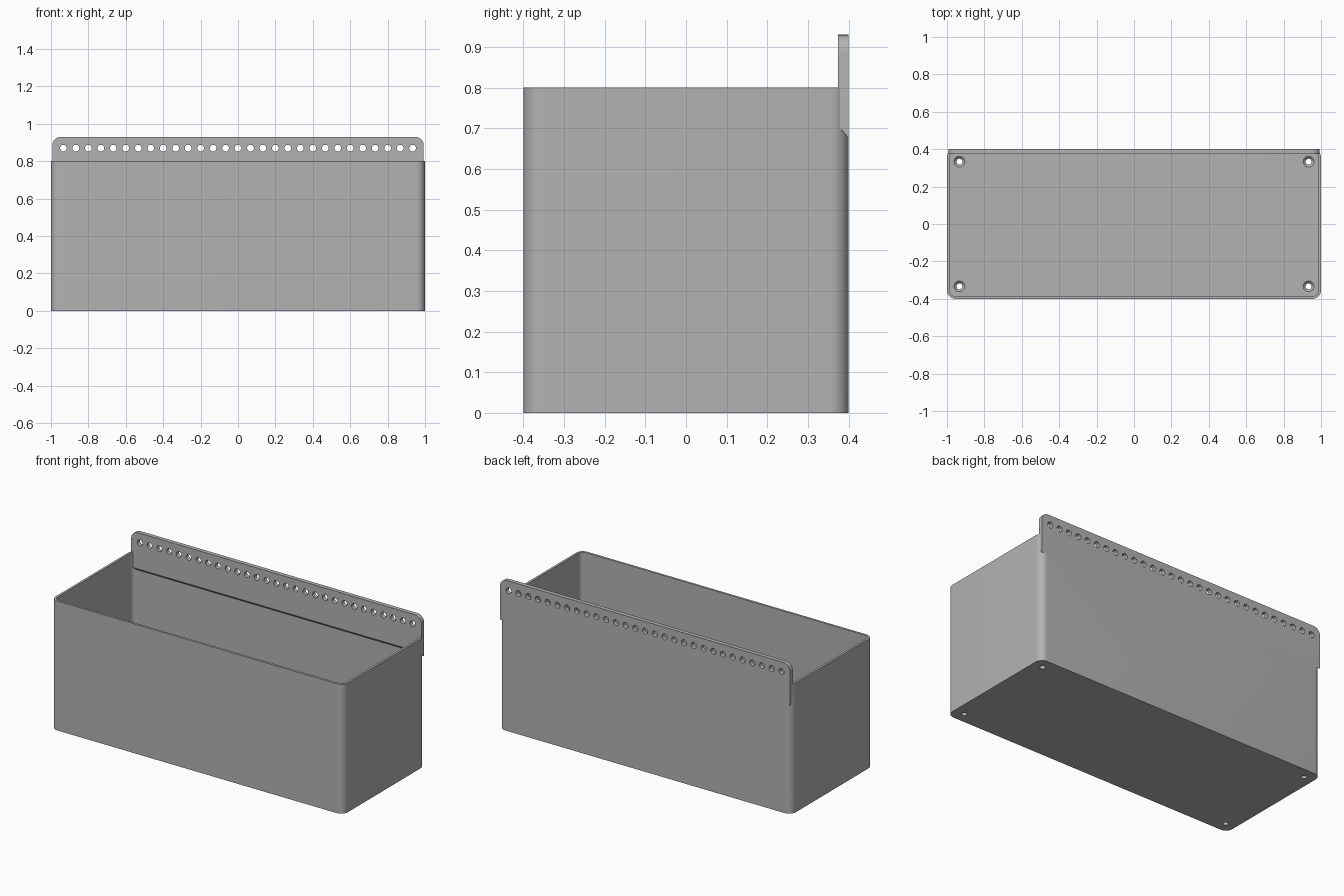
import bpy, bmesh, math
from mathutils import Matrix

cube = bpy.data.objects.get("Cube")
if cube:
    bpy.data.objects.remove(cube, do_unlink=True)

WALL, FLOOR, RADIUS = 0.014, 0.03, 0.045
HEIGHT, TOP = 0.8, 0.93
STRIP_X, STRIP_FRONT, BACK = 0.993, 0.374, 0.4

grey = bpy.data.materials.new("plain grey")
grey.use_nodes = True
colour = (0.45, 0.45, 0.45, 1)
grey.diffuse_color = colour
grey.node_tree.nodes["Principled BSDF"].inputs["Base Color"].default_value = colour


def to_object(name, bm):
    bmesh.ops.recalc_face_normals(bm, faces=bm.faces)
    mesh = bpy.data.meshes.new(name)
    bm.to_mesh(mesh)
    bm.free()
    mesh.materials.append(grey)
    obj = bpy.data.objects.new(name, mesh)
    bpy.context.collection.objects.link(obj)
    return obj


def rounded_rect(hx, hy, r, steps=10):
    """Counter-clockwise outline of a rounded rectangle."""
    pts = []
    for i, (sx, sy) in enumerate([(1, 1), (-1, 1), (-1, -1), (1, -1)]):
        for k in range(steps + 1):
            a = math.pi / 2 * (i + k / steps)
            pts.append((sx * (hx - r) + r * math.cos(a), sy * (hy - r) + r * math.sin(a)))
    return pts


def prism(name, lower, upper):
    """Solid between two matching loops of 3D points."""
    bm = bmesh.new()
    a = [bm.verts.new(p) for p in lower]
    b = [bm.verts.new(p) for p in upper]
    bm.faces.new(a)
    bm.faces.new(b)
    for i in range(len(a)):
        j = (i + 1) % len(a)
        bm.faces.new((a[i], a[j], b[j], b[i]))
    return to_object(name, bm)


def upright(name, outline, z0, z1):
    return prism(name, [(x, y, z0) for x, y in outline], [(x, y, z1) for x, y in outline])


def drills(name, places, r1, r2, depth, turn=Matrix()):
    """Row of round cutters, merged in one hidden mesh."""
    bm = bmesh.new()
    for p in places:
        bmesh.ops.create_cone(bm, cap_ends=True, segments=24, radius1=r1, radius2=r2,
                              depth=depth, matrix=Matrix.Translation(p) @ turn)
    return to_object(name, bm)


def combine(obj, other, operation):
    """Apply a boolean and discard the second solid."""
    other.hide_render = True
    mod = obj.modifiers.new(operation.title(), "BOOLEAN")
    mod.operation, mod.object, mod.solver = operation, other, "EXACT"
    bpy.context.view_layer.objects.active = obj
    bpy.ops.object.modifier_apply(modifier=mod.name)
    bpy.data.objects.remove(other, do_unlink=True)


# Open box with rounded upright corners
box = upright("planter_box", rounded_rect(1, BACK, RADIUS), 0, HEIGHT)
cavity = rounded_rect(1 - WALL, BACK - WALL, RADIUS - WALL)
combine(box, upright("cavity", cavity, FLOOR, 1), "DIFFERENCE")

# Mounting strip: rounded top corners, sloping underside
arc = [math.pi / 2 * k / 10 for k in range(11)]
right = [(STRIP_X - RADIUS + RADIUS * math.cos(a), TOP - RADIUS + RADIUS * math.sin(a)) for a in arc]
crown = right + [(-x, z) for x, z in reversed(right)]


def strip_loop(y, bottom):
    return [(x, y, z) for x, z in crown + [(-STRIP_X, bottom), (STRIP_X, bottom)]]


strip = prism("mounting_strip", strip_loop(STRIP_FRONT, 0.706), strip_loop(BACK, 0.676))
combine(box, strip, "UNION")

# Row of hanging holes through the strip
row = [((i - 14) / 15, BACK, 0.87) for i in range(29)]
combine(box, drills("strip_holes", row, 0.018, 0.018, 0.2, Matrix.Rotation(math.pi / 2, 4, "X")), "DIFFERENCE")

# Drain holes in the floor corners, countersunk from above
corners = [(sx * 14 / 15, sy / 3) for sx in (-1, 1) for sy in (-1, 1)]
combine(box, drills("drain_holes", [(x, y, 0) for x, y in corners], 0.016, 0.016, 0.2), "DIFFERENCE")
sinks = [(x, y, FLOOR - 0.004) for x, y in corners]
combine(box, drills("countersinks", sinks, 0.013, 0.037, 0.024), "DIFFERENCE")

# Smooth the rounded corners, keep the rims crisp
bpy.ops.object.select_all(action="DESELECT")
box.select_set(True)
bpy.context.view_layer.objects.active = box
bpy.ops.object.shade_smooth_by_angle(angle=math.radians(30))
